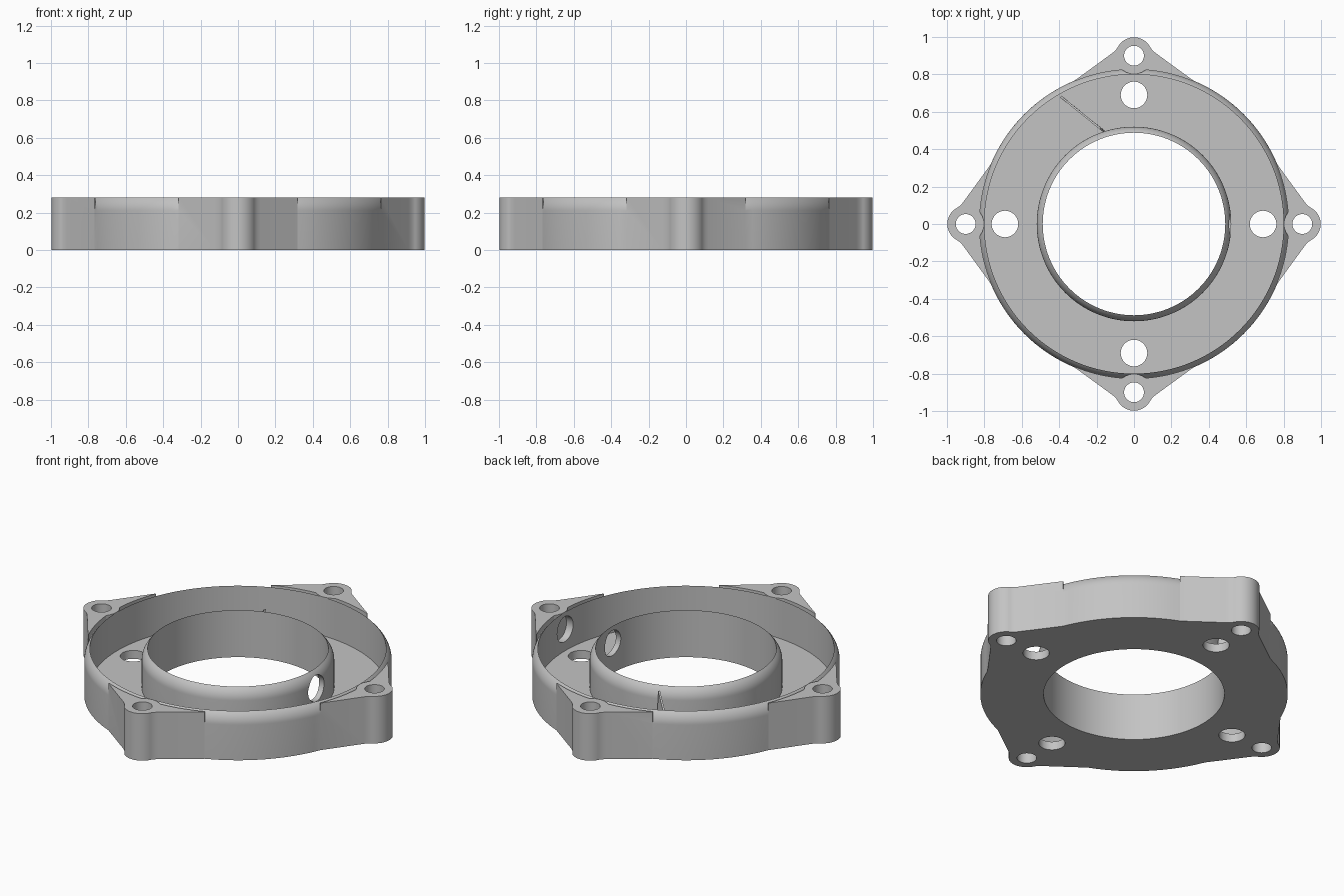
import bpy, bmesh
from math import sin, cos, pi, radians, sqrt
from mathutils import Matrix, Vector

cube = bpy.data.objects.get("Cube")
if cube:
    bpy.data.objects.remove(cube, do_unlink=True)

HEIGHT, FLOOR = 0.28, 0.05
OUTER, WALL_IN = 0.83, 0.80
HUB_OUT, HUB_IN = 0.52, 0.488
LUG_AT, LUG_R = 0.90, 0.098
SEGMENTS = 128

grey = bpy.data.materials.new("plain_grey")
grey.use_nodes = True
colour = (0.55, 0.55, 0.55, 1)
grey.diffuse_color = colour
grey.node_tree.nodes["Principled BSDF"].inputs["Base Color"].default_value = colour


def make_object(name, bm):
    bmesh.ops.recalc_face_normals(bm, faces=bm.faces)
    mesh = bpy.data.meshes.new(name)
    bm.to_mesh(mesh)
    bm.free()
    mesh.materials.append(grey)
    obj = bpy.data.objects.new(name, mesh)
    bpy.context.collection.objects.link(obj)
    return obj


def rounded_edge(r_out, r_in, drop=0.07, steps=8):
    """Arc from the vertical outside wall up to the thin lip."""
    w = r_out - r_in
    radius = (drop * drop + w * w) / (2 * w)
    heights = [drop * i / steps for i in range(steps + 1)]
    return [(r_out - radius + sqrt(radius ** 2 - h * h), HEIGHT - drop + h) for h in heights]


def prism(bm, outline, z0, z1):
    low = [bm.verts.new((x, y, z0)) for x, y in outline]
    high = [bm.verts.new((x, y, z1)) for x, y in outline]
    bm.faces.new(low[::-1])
    bm.faces.new(high)
    for i in range(len(low)):
        j = (i + 1) % len(low)
        bm.faces.new((low[i], low[j], high[j], high[i]))


def cylinder(bm, radius, depth, matrix):
    bmesh.ops.create_cone(bm, cap_ends=True, segments=48, radius1=radius,
                          radius2=radius, depth=depth, matrix=matrix)


def boolean(target, tool, operation):
    mod = target.modifiers.new(operation.lower(), 'BOOLEAN')
    mod.operation, mod.solver, mod.object = operation, 'EXACT', tool
    tool.hide_render = True
    bpy.context.view_layer.objects.active = target
    bpy.ops.object.modifier_apply(modifier=mod.name)
    bpy.data.objects.remove(tool, do_unlink=True)


# Ring-shaped tray: hub wall, floor and outer wall as one lathe profile
profile = [(HUB_IN, 0), (OUTER, 0)] + rounded_edge(OUTER, WALL_IN)
profile += [(WALL_IN, FLOOR), (HUB_OUT, FLOOR)] + rounded_edge(HUB_OUT, HUB_IN)
bm = bmesh.new()
rings = []
for s in range(SEGMENTS):
    a = 2 * pi * s / SEGMENTS
    rings.append([bm.verts.new((r * cos(a), r * sin(a), z)) for r, z in profile])
for s in range(SEGMENTS):
    r0, r1 = rings[s], rings[(s + 1) % SEGMENTS]
    for i in range(len(profile)):
        j = (i + 1) % len(profile)
        bm.faces.new((r0[i], r1[i], r1[j], r0[j]))
housing = make_object("ring_housing", bm)

# Lug outline: round nose, small fillet, straight flank, curved back
def on_nose(deg):
    return Vector((LUG_AT + LUG_R * cos(radians(deg)), LUG_R * sin(radians(deg))))

span = radians(22.5)
flank_end = Vector((OUTER * cos(span), OUTER * sin(span)))
corner, start = on_nose(72), on_nose(58)
finish = corner.lerp(flank_end, 0.12)
half = [on_nose(d) for d in range(0, 58, 6)]
for i in range(6):
    t = i / 5
    half.append(start.lerp(corner, t).lerp(corner.lerp(finish, t), t))
half.append(flank_end)
for i in range(41):
    a = span * (1 - i / 40)
    r = OUTER - 0.004
    inside = LUG_R ** 2 - (LUG_AT * sin(a)) ** 2
    if inside > 0:
        r = min(r, LUG_AT * cos(a) - sqrt(inside))
    half.append(Vector((r * cos(a), r * sin(a))))
outline = half + [Vector((p.x, -p.y)) for p in half[-2:0:-1]]

# Four mounting lugs
bm = bmesh.new()
for k in range(4):
    turn = Matrix.Rotation(k * pi / 2, 2)
    prism(bm, [turn @ p for p in outline], 0, HEIGHT)
boolean(housing, make_object("lugs", bm), 'UNION')

# Screw holes, floor holes and one radial bore through the hub
bm = bmesh.new()
for k in range(4):
    turn = Matrix.Rotation(k * pi / 2, 4, 'Z')
    cylinder(bm, 0.053, 0.8, turn @ Matrix.Translation((LUG_AT, 0, 0.1)))
    cylinder(bm, 0.071, 0.16, turn @ Matrix.Translation((0.69, 0, 0)))
cylinder(bm, 0.075, 0.40, Matrix.Translation((0.64, 0, 0.18)) @ Matrix.Rotation(pi / 2, 4, 'Y'))
boolean(housing, make_object("hole_cutters", bm), 'DIFFERENCE')

# Thin sloping fin between hub and floor
bm = bmesh.new()
fin = [Vector((-0.18, 0.51, 0.27)), Vector((-0.16, 0.495, FLOOR)), Vector((-0.39, 0.68, FLOOR))]
offset = Vector((0.003, 0.004, 0))
front = [bm.verts.new(p - offset) for p in fin]
back = [bm.verts.new(p + offset) for p in fin]
bm.faces.new(front)
bm.faces.new(back[::-1])
for i in range(3):
    j = (i + 1) % 3
    bm.faces.new((front[i], back[i], back[j], front[j]))
make_object("thin_fin", bm)

# Smooth curved walls, keep edges crisp
bpy.ops.object.select_all(action='DESELECT')
housing.select_set(True)
bpy.context.view_layer.objects.active = housing
bpy.ops.object.shade_smooth_by_angle(angle=radians(25))
